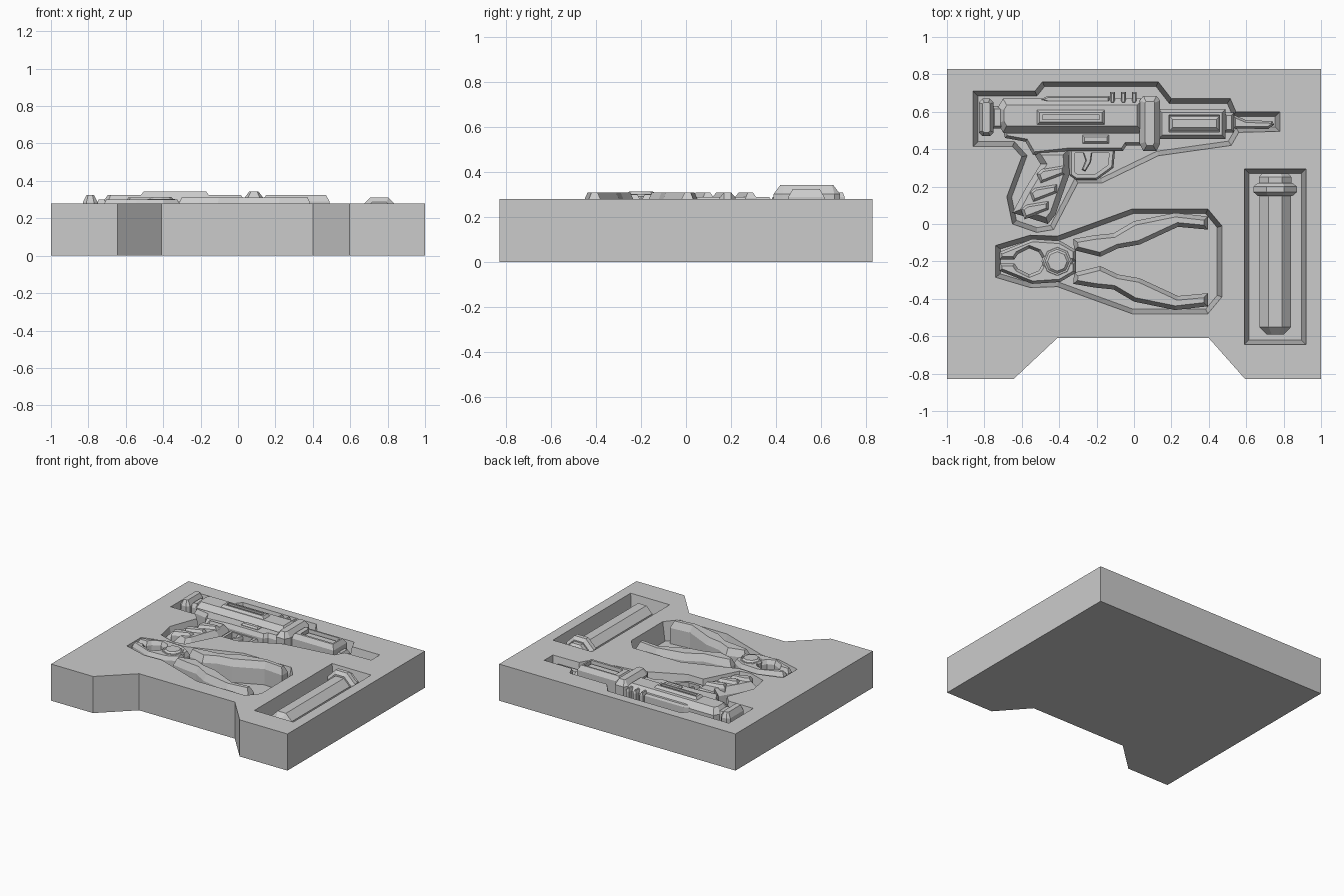
import bpy, bmesh, math
from mathutils import Vector, Matrix

default = bpy.data.objects.get("Cube")
if default:
    bpy.data.objects.remove(default, do_unlink=True)

GREY = (0.6, 0.6, 0.6, 1)
grey = bpy.data.materials.new("plain grey")
grey.use_nodes = True
grey.diffuse_color = GREY
grey.node_tree.nodes["Principled BSDF"].inputs["Base Color"].default_value = GREY

TOP = 0.28          # tray surface
FLOOR = 0.14        # pocket floor
AXIS = -0.2         # mirror line of the pliers


def finish(name, bm):
    bmesh.ops.recalc_face_normals(bm, faces=bm.faces)
    mesh = bpy.data.meshes.new(name)
    bm.to_mesh(mesh)
    bm.free()
    mesh.materials.append(grey)
    ob = bpy.data.objects.new(name, mesh)
    bpy.context.collection.objects.link(ob)
    return ob


def inset(points, d):
    """Move every edge of an outline inwards by d."""
    p = [Vector(q) for q in points]
    n = len(p)
    area = sum(p[i - 1].x * p[i].y - p[i].x * p[i - 1].y for i in range(n))
    if area < 0:
        p.reverse()
    out = []
    for i in range(n):
        a = (p[i] - p[i - 1]).normalized()
        b = (p[(i + 1) % n] - p[i]).normalized()
        na, nb = Vector((-a.y, a.x)), Vector((-b.y, b.x))
        out.append(p[i] + (na + nb) * d / max(0.4, 1 + na.dot(nb)))
    return out


def loft(name, outline, levels):
    """Stack inset copies of an outline: levels are (inset, z)."""
    bm = bmesh.new()
    rings = [[bm.verts.new((q.x, q.y, z)) for q in inset(outline, d)] for d, z in levels]
    n = len(outline)
    for low, high in zip(rings, rings[1:]):
        for i in range(n):
            bm.faces.new((low[i - 1], low[i], high[i], high[i - 1]))
    bm.faces.new(rings[0])
    bm.faces.new(rings[-1])
    return finish(name, bm)


def slab(name, outline, top, chamfer=0.015, drop=0.03, base=FLOOR - 0.01):
    return loft(name, outline, [(0, base), (0, top - drop), (chamfer, top)])


def rect(x0, x1, y0, y1):
    return [(x0, y0), (x1, y0), (x1, y1), (x0, y1)]


def mirrored(outline):
    return [(x, 2 * AXIS - y) for x, y in reversed(outline)]


def cylinder(name, sides, sections, x, z):
    """Faceted bar along y; sections are (y, radius)."""
    bm = bmesh.new()
    rings = []
    for y, r in sections:
        angles = [(i + 0.5) * math.tau / sides for i in range(sides)]
        rings.append([bm.verts.new((x + r * math.cos(a), y, z + r * math.sin(a))) for a in angles])
    for low, high in zip(rings, rings[1:]):
        for i in range(sides):
            bm.faces.new((low[i - 1], low[i], high[i], high[i - 1]))
    bm.faces.new(rings[0])
    bm.faces.new(rings[-1])
    return finish(name, bm)


def cut(target, cutters):
    for c in cutters:
        mod = target.modifiers.new("cut", 'BOOLEAN')
        mod.operation = 'DIFFERENCE'
        mod.solver = 'EXACT'
        mod.object = c
    deps = bpy.context.evaluated_depsgraph_get()
    mesh = bpy.data.meshes.new_from_object(target.evaluated_get(deps))
    target.modifiers.clear()
    target.data = mesh
    for c in cutters:
        bpy.data.objects.remove(c, do_unlink=True)


# Foam tray with three sloped pockets
tray = loft("tray", [(-1, -.83), (-.645, -.83), (-.41, -.61), (.4, -.61), (.595, -.83),
                     (1, -.83), (1, .83), (-1, .83)], [(0, 0), (0, TOP)])
tool_pocket = [(-.86, .71), (-.53, .71), (-.49, .76), (.13, .76), (.2, .67), (.515, .67),
               (.545, .6), (.78, .6), (.78, .495), (.56, .49), (.52, .42), (.13, .365),
               (-.17, .22), (-.3, .22), (-.43, -.03), (-.52, -.045), (-.65, 0),
               (-.68, .145), (-.6, .36), (-.65, .415), (-.86, .415)]
pliers_half = [(-.74, -.115), (-.555, -.06), (-.41, -.065), (-.01, .08), (.395, .08), (.47, -.01)]
pockets = [tool_pocket, pliers_half + mirrored(pliers_half), rect(.59, .92, -.645, .295)]
cut(tray, [loft("pocket_cutter", p, [(.025, FLOOR), (0, TOP), (0, TOP + .1)]) for p in pockets])

# Pliers: mirrored handles and jaws around a pivot
handle = [(-.325, -.08), (-.21, -.06), (-.11, -.05), (0, .015), (.22, .06), (.395, .04),
          (.395, -.03), (.235, -.015), (.03, -.11), (-.085, -.13), (-.18, -.175), (-.32, -.14)]
jaw = [(-.72, -.15), (-.545, -.08), (-.395, -.09), (-.31, -.14), (-.31, AXIS), (-.48, AXIS),
       (-.51, -.15), (-.56, -.13), (-.62, -.16), (-.64, -.19), (-.72, -.19)]
for side, shape in (("upper", lambda p: p), ("lower", mirrored)):
    slab(side + "_handle", shape(handle), .31, .022, .05)
    slab(side + "_jaw", shape(jaw), .3, .015, .03)


def disc(cx, cy, r, sides=8):
    return [(cx + r * math.cos(i * math.tau / sides), cy + r * math.sin(i * math.tau / sides))
            for i in range(sides)]


slab("pivot_collar", disc(-.41, AXIS, .085), .302, .01, .01)
slab("pivot_bolt", disc(-.41, AXIS, .065), .315, .012, .012)

# Spare bar with a flanged cap
cylinder("bar", 8, [(-.59, .05), (-.55, .092), (.16, .092)], .755, .19)
cylinder("bar_flange", 8, [(.15, .1), (.17, .125), (.2, .125), (.22, .1)], .755, .195)
cylinder("bar_cap", 8, [(.21, .095), (.25, .095), (.27, .075)], .755, .19)

# Hand tool: rear knob, neck and receiver
slab("rear_knob", [(-.83, .49), (-.81, .47), (-.77, .47), (-.75, .49), (-.75, .65),
                   (-.77, .67), (-.81, .67), (-.83, .65)], .325, .02, .04)
slab("neck", rect(-.76, -.7, .51, .63), .3)
slab("receiver", [(-.73, .54), (-.7, .49), (.05, .49), (.05, .67), (-.7, .67), (-.73, .62)],
     .325, .035, .045)
slab("lower_receiver", [(-.7, .5), (.05, .5), (.05, .42), (-.04, .42), (-.06, .39), (-.36, .39),
                        (-.54, .37), (-.58, .44), (-.69, .46)], .29)
side_panel = slab("side_panel", rect(-.52, -.155, .53, .61), .343, .015, .02, .3)
cut(side_panel, [loft("slot_cutter", rect(-.49, -.185, .558, .582), [(0, .33), (0, .4)])])
slab("top_rail", [(-.5, .665), (-.46, .65), (-.13, .65), (-.13, .685), (-.46, .685)], .3, .008, .015)
for i in range(3):
    x = -.115 + i * .058
    slab("rib_%d" % (i + 1), rect(x - .013, x + .013, .645, .705), .31, .007, .02)
slab("side_button", rect(-.275, -.135, .43, .475), .305, .01, .012)

# Grip with finger swells
grip = [(-.55, .4), (-.35, .4), (-.345, .265), (-.42, .05), (-.46, 0), (-.65, .06), (-.58, .19), (-.5, .32)]
slab("grip", grip, .29, .03, .05)
for i, (x, y) in enumerate([(-.445, .27), (-.485, .17), (-.53, .08)]):
    dx, dy = .075, .025
    slab("grip_swell_%d" % (i + 1), [(x - dx, y), (x - dx + .02, y - dy - .03), (x + dx, y - dy + .02),
                                    (x + dx, y + dy + .02), (x - dx + .03, y + dy)], .31, .015, .025)

# Trigger guard and trigger
guard = [(-.345, .41), (-.345, .26), (-.31, .235), (-.2, .235), (-.11, .3), (-.1, .41)]
ring = slab("trigger_guard", guard, .245, .01, .02)
cut(ring, [loft("guard_cutter", inset(guard, .03), [(0, .18), (0, .4)])])
slab("trigger", [(-.28, .4), (-.22, .4), (-.23, .33), (-.26, .28), (-.28, .29), (-.26, .34)], .24, .006, .02)

# Collar, recessed front housing and pointed tip
slab("collar", [(.03, .43), (.05, .39), (.12, .39), (.14, .43), (.14, .66), (.12, .685), (.05, .685),
                (.03, .66)], .343, .03, .04)
housing = slab("front_housing", rect(.13, .49, .455, .615), .325, .02, .035)
cut(housing, [loft("recess_cutter", rect(.18, .465, .485, .59), [(.01, .29), (0, .4)])])
slab("housing_insert", rect(.19, .455, .5, .575), .31, .015, .015, .28)
slab("tip_block", rect(.48, .535, .49, .595), .26, .015, .03)
slab("tip", [(.53, .51), (.72, .51), (.75, .53), (.74, .55), (.6, .555), (.53, .585)], .24, .012, .03)
